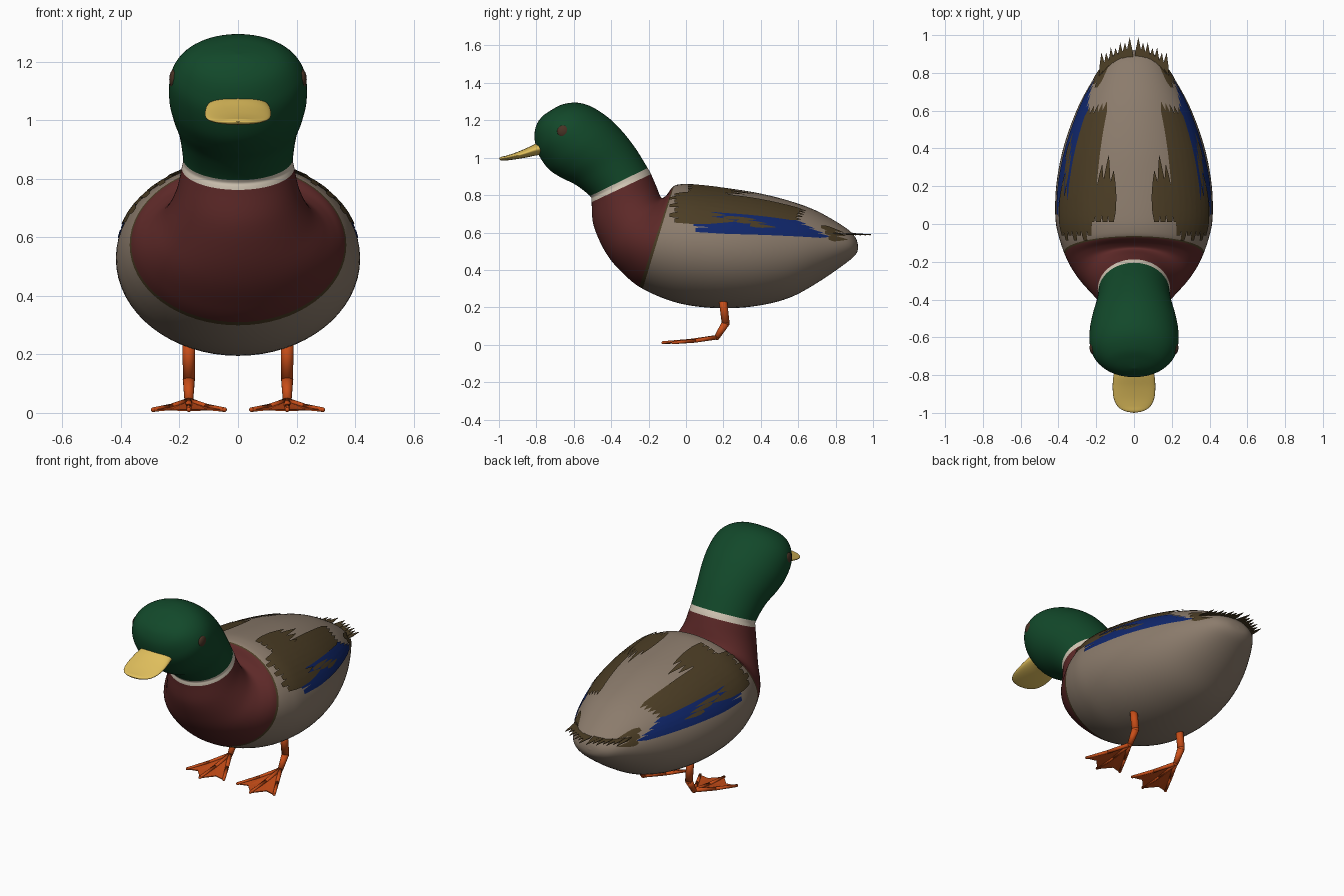
import bpy, bmesh
from math import sin, cos, pi, radians
from mathutils import Vector
from mathutils.bvhtree import BVHTree

cube = bpy.data.objects.get("Cube")
if cube:
    bpy.data.objects.remove(cube, do_unlink=True)


def material(name, *rgb):
    m = bpy.data.materials.new(name)
    m.use_nodes = True
    m.diffuse_color = (*rgb, 1)
    bsdf = m.node_tree.nodes["Principled BSDF"]
    bsdf.inputs["Base Color"].default_value = (*rgb, 1)
    bsdf.inputs["Roughness"].default_value = 0.7
    return m


GREY = material("warm_grey", .26, .20, .15)
GREEN = material("bottle_green", .006, .065, .023)
MAROON = material("chestnut_red", .11, .022, .021)
WHITE = material("collar_white", .66, .58, .47)
BROWN = material("feather_brown", .07, .046, .018)
BLUE = material("wing_blue", .005, .02, .15)
YELLOW = material("bill_yellow", .76, .53, .11)
ORANGE = material("leg_orange", .58, .075, .009)
EYE = material("eye_brown", .065, .032, .018)
BLACK = material("nostril_black", .01, .01, .01)


def finish(name, bm, mats, smooth=True):
    mesh = bpy.data.meshes.new(name)
    for f in bm.faces:
        f.smooth = smooth
    bm.to_mesh(mesh)
    bm.free()
    for m in mats:
        mesh.materials.append(m)
    obj = bpy.data.objects.new(name, mesh)
    bpy.context.collection.objects.link(obj)
    return obj


def blend(a, b, c, d, t):
    """Smooth interpolation between b and c."""
    return [.5 * (2 * q + (r - p) * t + (2 * p - 5 * q + 4 * r - s) * t * t
                  + (3 * q - p - 3 * r + s) * t ** 3) for p, q, r, s in zip(a, b, c, d)]


def loft(name, rows, mats, paint, sides=64, steps=6):
    """Skin ellipses given as top y, z, bottom y, z and half width."""
    rings, last = [], len(rows) - 1
    for i in range(last):
        four = [rows[min(max(i + k, 0), last)] for k in (-1, 0, 1, 2)]
        rings += [blend(*four, s / steps) for s in range(steps)]
    rings.append(rows[-1])
    bm = bmesh.new()
    loops = []
    for yt, zt, yb, zb, w in rings:
        loop = []
        for k in range(sides):
            a = 2 * pi * k / sides
            u = (1 + cos(a)) / 2
            loop.append(bm.verts.new((w * sin(a), yb + (yt - yb) * u, zb + (zt - zb) * u)))
        loops.append(loop)
    for i, (p, q) in enumerate(zip(loops, loops[1:])):
        for k in range(sides):
            n = (k + 1) % sides
            bm.faces.new((p[k], p[n], q[n], q[k])).material_index = paint(i / steps)
    bmesh.ops.remove_doubles(bm, verts=bm.verts, dist=.0002)
    bmesh.ops.recalc_face_normals(bm, faces=bm.faces)
    tree = BVHTree.FromBMesh(bm)
    return finish(name, bm, mats), tree


# Body, neck and head as one skin, from tail to crown
body_rows = [
    (.92, .53, .92, .53, 0), (.905, .575, .912, .49, .08), (.85, .628, .86, .44, .155),
    (.7, .715, .7, .33, .255), (.55, .77, .55, .25, .325), (.38, .812, .38, .208, .38),
    (.2, .84, .2, .195, .412), (.04, .858, .02, .21, .416), (-.03, .858, -.12, .248, .396),
    (-.07, .845, -.25, .31, .365), (-.1, .805, -.33, .375, .335),
    (-.125, .785, -.4, .45, .295), (-.14, .8, -.455, .54, .25), (-.16, .85, -.497, .65, .212),
    (-.187, .912, -.505, .762, .192), (-.205, .945, -.513, .795, .188),
    (-.27, 1.05, -.59, .855, .2), (-.34, 1.14, -.67, .895, .222),
    (-.41, 1.21, -.735, .94, .235), (-.5, 1.27, -.785, 1.01, .232),
    (-.58, 1.294, -.805, 1.07, .205), (-.66, 1.285, -.81, 1.13, .155),
    (-.72, 1.255, -.795, 1.185, .085), (-.765, 1.225, -.765, 1.225, 0)]
CHEST, COLLAR, HEAD = 9, 14, 15


def body_paint(r):
    if r >= HEAD:
        return 3
    if r >= COLLAR:
        return 2
    if r >= CHEST:
        return 1
    return 4 if r > CHEST - .2 else 0


body, body_tree = loft("body", body_rows, [GREY, MAROON, WHITE, GREEN, BROWN], body_paint)

# Flat broad bill
bill_rows = [(y, t, y, b, w) for y, t, b, w in (
    (-.74, 1.095, 1.02, .095), (-.8, 1.076, 1.012, .108), (-.86, 1.048, 1, .113),
    (-.92, 1.024, .99, .108), (-.965, 1.01, .985, .087), (-.99, 1.004, .986, .05),
    (-1, .995, .995, 0))]
bill, bill_tree = loft("bill", bill_rows, [YELLOW], lambda r: 0, sides=40, steps=4)


def project(bm, tree, grid, lift):
    """Lay a grid of rays onto a surface as a thin plate."""
    rows = []
    for line in grid:
        row = []
        for start, way in line:
            hit, normal, *_ = tree.ray_cast(Vector(start), Vector(way))
            if normal.dot(Vector(way)) * lift < 0:
                normal = -normal
            row.append(bm.verts.new(hit + normal * lift / abs(lift) * abs(lift)))
        rows.append(row)
    for p, q in zip(rows, rows[1:]):
        for k in range(len(p) - 1):
            bm.faces.new((p[k], p[k + 1], q[k + 1], q[k]))


def oval(tree, centre, rx, ry, axis, name, mat):
    """Oval plate pressed onto a surface along an axis."""
    way = Vector((0, 1, 0)) if axis == "y" else Vector((0, 0, -1))
    up = Vector((0, 0, 1)) if axis == "y" else Vector((0, 1, 0))
    bm = bmesh.new()
    grid = [[(Vector(centre) + r / 6 * (Vector((rx * cos(a), 0, 0)) + up * ry * sin(a)), way)
             for a in [2 * pi * k / 24 for k in range(25)]] for r in (.01, 2, 4, 6)]
    project(bm, tree, grid, -.003)
    bmesh.ops.remove_doubles(bm, verts=bm.verts, dist=.0003)
    for f in bm.faces:
        if f.normal.dot(way) > 0:
            f.normal_flip()
    finish(name, bm, [mat])


oval(body_tree, (0, -1.2, 1.078), .09, .042, "y", "bill_base_patch", GREY)
for side, x in (("left", .042), ("right", -.042)):
    oval(bill_tree, (x, -.835, 1.3), .009, .004, "z", side + "_nostril", BLACK)
oval(bill_tree, (0, -.982, 1.3), .013, .004, "z", "bill_tip_mark", BLACK)


def feather(bm, side, angle, y0, y1, half, lift, blunt=.7):
    """Feather wrapped on the back; angle is measured from straight up."""
    grid = []
    for i in range(13):
        t = i / 12
        w = half * min(1, .55 + 2 * t) * (1 - .95 * max(0, (t - blunt) / (1 - blunt)) ** 1.6)
        line = []
        for k in (-1, -.5, 0, .5, 1):
            a = radians(angle + k * w) * side
            line.append(((0, y0 + (y1 - y0) * t, .54), (sin(a), 0, cos(a))))
        grid.append(line)
    project(bm, body_tree, grid, lift)


# Wings: blue flash beneath rows of brown feathers
for side, label in ((1, "left"), (-1, "right")):
    blue = bmesh.new()
    for i in range(4):
        feather(blue, side, 66 + 4.6 * i, .02 + .01 * i, .64 + .045 * i, 2.9, .004, .93)
    bmesh.ops.recalc_face_normals(blue, faces=blue.faces)
    finish(label + "_blue_flash", blue, [BLUE])

    brown = bmesh.new()
    for i in range(5):   # long flight feathers
        feather(brown, side, 40 + 5.4 * i, .06, .645 - .008 * i, 3.2, .006 + .0004 * i, .93)
    for i in range(4):   # inner leaf feathers
        feather(brown, side, 21 + 6 * i, .01, (.28, .36, .31, .27)[i], 4, .009 + .0004 * i, .45)
    for i in range(7):   # shoulder feathers
        feather(brown, side, 42 + 5 * i, -.06 - .025 * (i % 2), .27 - .03 * (i % 3), 3.2,
                .008 + .0004 * (i % 3), .5)
    for i in range(3):   # ragged tips over the flash
        feather(brown, side, 69 + 3 * i, .2 + .07 * i, .38 + .05 * i, 1.6, .007, .4)
    for i in range(3):   # tail coverts
        feather(brown, side, 66 + 8 * i, .72 + .02 * i, .84 + .01 * i, 4.5, .005, .3)
    bmesh.ops.recalc_face_normals(brown, faces=brown.faces)
    finish(label + "_wing_feathers", brown, [BROWN])

# Spiky tail fan
fan = bmesh.new()
for side in (-1, 1):
    for i in range(7):
        x = .022 + .024 * i
        base, tip = .87 - .55 * x, 1.0 - .55 * x - .015 * (i % 2)
        pts = [(x - .019, base, .6), (x + .019, base, .598), (x + .016, base + .06, .592),
               (x * 1.04, tip, .588), (x - .014, base + .06, .592)]
        fan.faces.new([fan.verts.new((side * px, py, pz + .001 * (i % 2))) for px, py, pz in pts])
tail = finish("tail_feathers", fan, [BROWN], False)
tail.modifiers.new("thickness", "SOLIDIFY").thickness = .003


def limb(bm, a, b, r1, r2):
    """Tapered rod with a rounded joint at its end."""
    a, b = Vector(a), Vector(b)
    turn = (b - a).to_track_quat("Z", "Y").to_matrix().to_4x4()
    turn.translation = (a + b) / 2
    bmesh.ops.create_cone(bm, cap_ends=True, segments=14, radius1=r1, radius2=r2,
                          depth=(b - a).length, matrix=turn)
    ball = bmesh.ops.create_uvsphere(bm, u_segments=12, v_segments=8, radius=r2)
    bmesh.ops.translate(bm, verts=ball["verts"], vec=b)


for side, label in ((1, "left"), (-1, "right")):
    # Leg and webbed foot
    cx = .168 * side
    heel = (cx, .165, .04)
    bm = bmesh.new()
    limb(bm, (cx, .195, .26), (cx, .212, .115), .022, .021)
    limb(bm, (cx, .212, .115), heel, .021, .015)
    toes = []
    for spread, reach in ((-.122, -.07), (0, -.123), (.122, -.07)):
        knuckle = (cx + spread * .5, (.165 + reach) / 2, .021)
        tip = (cx + spread, reach, .011)
        limb(bm, heel, knuckle, .012, .01)
        limb(bm, knuckle, tip, .01, .008)
        toes.append((knuckle, tip))
    finish(label + "_leg", bm, [ORANGE]).data.shade_smooth()
    web = bmesh.new()
    for (k1, t1), (k2, t2) in zip(toes, toes[1:]):
        notch = (Vector(t1) + Vector(t2)) / 2 + Vector((0, .04, .002))
        h, a, b, c, d, n = [web.verts.new(p) for p in (heel, k1, t1, k2, t2, notch)]
        for tri in ((h, a, n), (a, b, n), (h, n, c), (c, n, d)):
            web.faces.new(tri)
    bmesh.ops.recalc_face_normals(web, faces=web.faces)
    webbing = finish(label + "_foot_web", web, [ORANGE], False)
    webbing.modifiers.new("thickness", "SOLIDIFY").thickness = .005

    # Eye
    bm = bmesh.new()
    bmesh.ops.create_uvsphere(bm, u_segments=24, v_segments=16, radius=.034)
    bmesh.ops.scale(bm, verts=bm.verts, vec=(.5, 1, 1))
    bmesh.ops.translate(bm, verts=bm.verts, vec=(.218 * side, -.655, 1.14))
    finish(label + "_eye", bm, [EYE])
